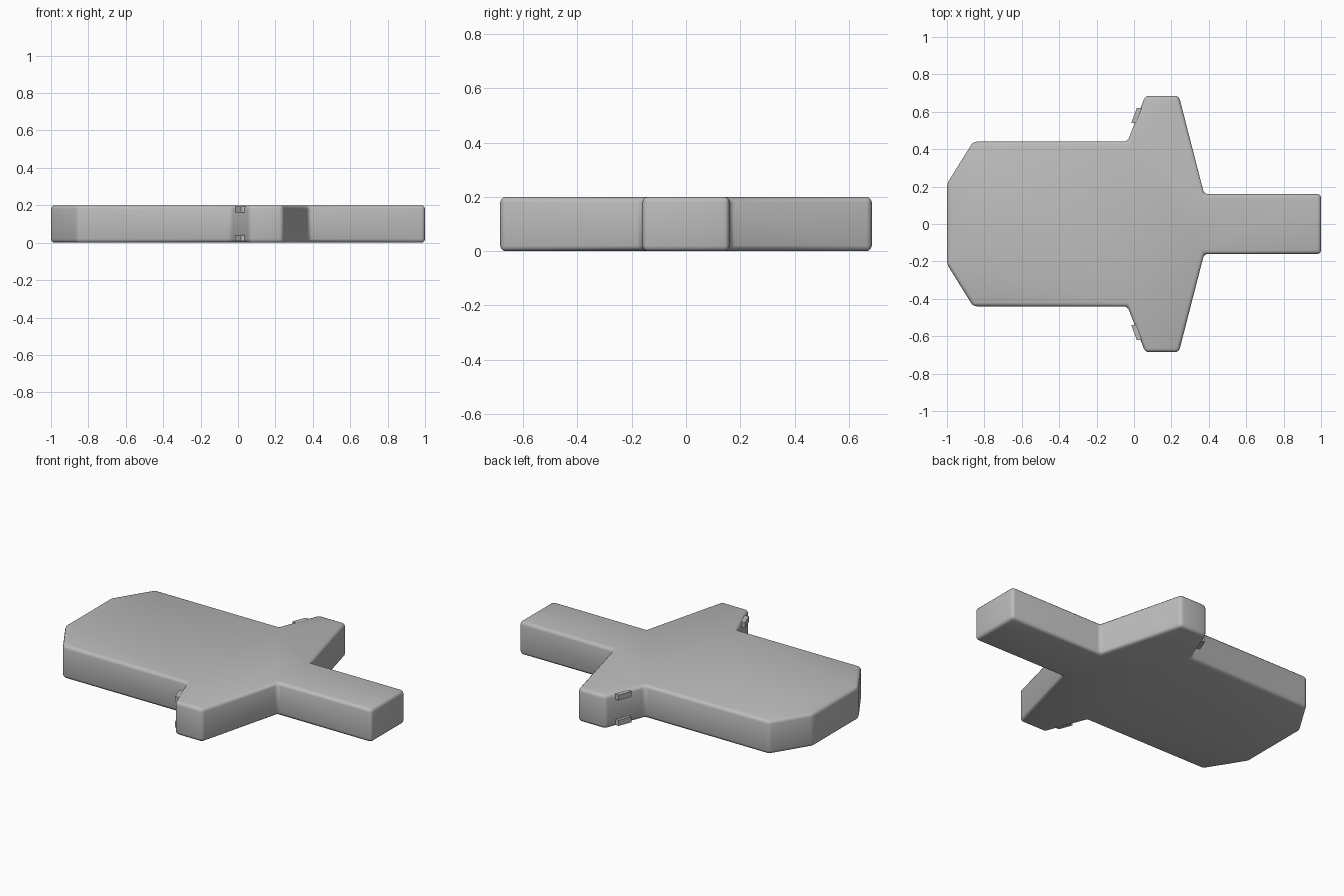
import bpy, bmesh

if "Cube" in bpy.data.objects:
    bpy.data.objects.remove(bpy.data.objects["Cube"])

HEIGHT = 0.2

grey = bpy.data.materials.new("plain grey")
grey.diffuse_color = (0.5, 0.5, 0.5, 1)
grey.use_nodes = True
grey.node_tree.nodes["Principled BSDF"].inputs["Base Color"].default_value = grey.diffuse_color


def slab(name, outline, z0, z1, bevel):
    """Extrude a plan outline upwards and round its edges."""
    bm = bmesh.new()
    base = bm.faces.new([bm.verts.new((x, y, z0)) for x, y in outline])
    top = bmesh.ops.extrude_face_region(bm, geom=[base])["geom"]
    verts = [v for v in top if isinstance(v, bmesh.types.BMVert)]
    bmesh.ops.translate(bm, verts=verts, vec=(0, 0, z1 - z0))
    bmesh.ops.recalc_face_normals(bm, faces=bm.faces)
    mesh = bpy.data.meshes.new(name)
    bm.to_mesh(mesh)
    bm.free()
    mesh.materials.append(grey)
    obj = bpy.data.objects.new(name, mesh)
    bpy.context.collection.objects.link(obj)
    if bevel:
        mod = obj.modifiers.new("rounded edges", "BEVEL")
        mod.width = bevel
        mod.segments = 3
        mod.limit_method = "ANGLE"
        mod.angle_limit = 0.4
        bpy.context.view_layer.objects.active = obj
        obj.select_set(True)
        bpy.ops.object.modifier_apply(modifier=mod.name)
        bpy.ops.object.shade_smooth_by_angle(angle=0.6)
        obj.select_set(False)
    return obj


# Body: wide chamfered blade, side wings and narrow handle, mirrored in y
half = [(-1, 0.215), (-0.86, 0.44), (-0.035, 0.44), (0.06, 0.685),
        (0.24, 0.685), (0.375, 0.16), (1, 0.16)]
outline = half + [(x, -y) for x, y in reversed(half)]
slab("body", outline, 0, HEIGHT, 0.02)

# Small lips at the top and bottom of each wing's sloping shoulder
lip = [(-0.015, 0.54), (0.015, 0.62), (0.07, 0.62), (0.04, 0.54)]
for side, s in (("back", 1), ("front", -1)):
    for level, z0, z1 in (("lower", 0.008, 0.042), ("upper", 0.162, 0.194)):
        slab(f"{side}_{level}_lip", [(x, s * y) for x, y in lip], z0, z1, 0)
